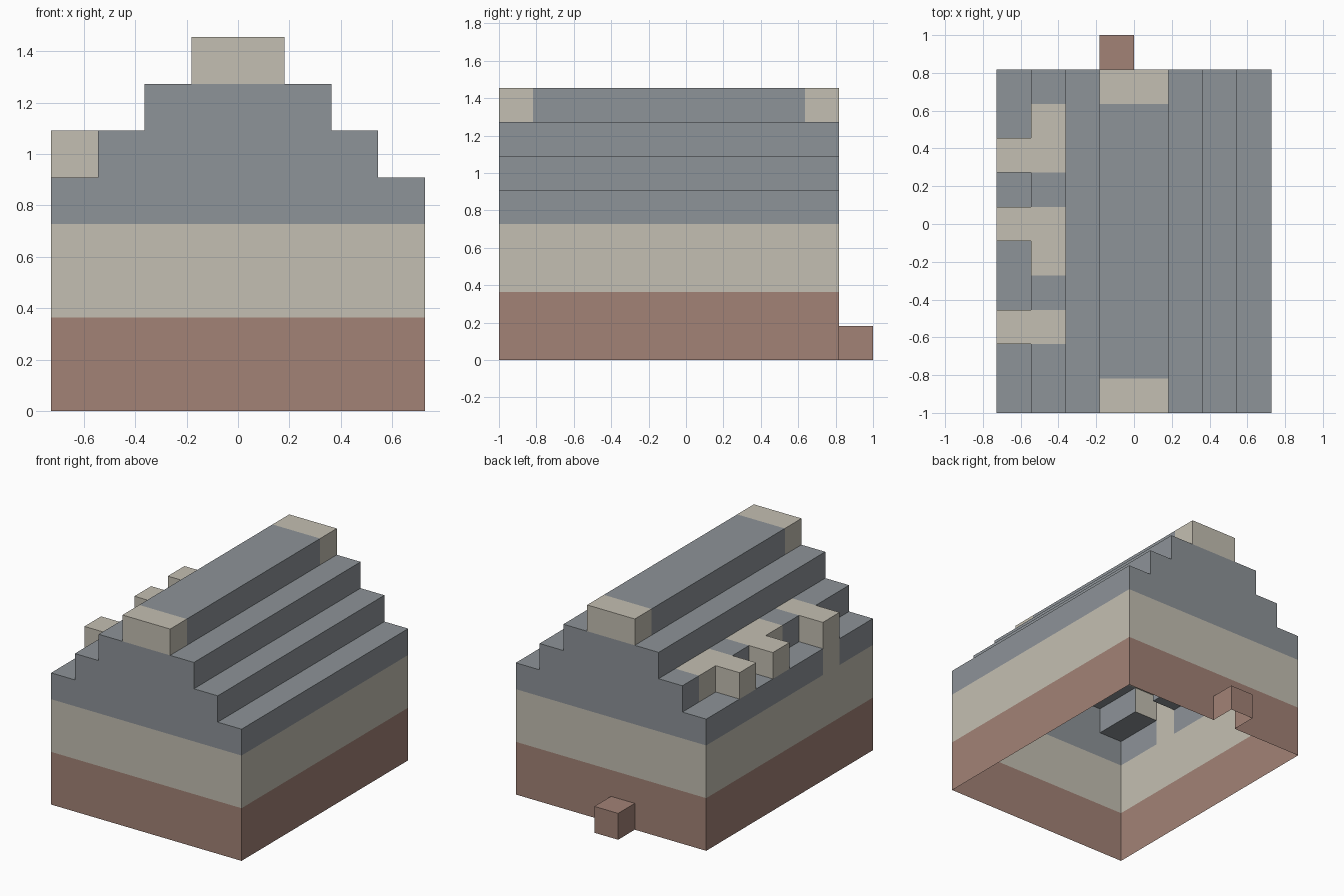
import bpy
import bmesh
import math
from mathutils import Vector

if "Cube" in bpy.data.objects:
    bpy.data.objects.remove(bpy.data.objects["Cube"])

U = 2 / 11                      # edge of one building block
ORIGIN = Vector((-4 * U, -1, 0))  # corner of cell (0, 0, 0)


def srgb(*rgb):
    lin = [(c / 255 / 12.92) if c < 11 else ((c / 255 + 0.055) / 1.055) ** 2.4 for c in rgb]
    return (*lin, 1)


def material(name, *rgb):
    mat = bpy.data.materials.new(name)
    mat.diffuse_color = srgb(*rgb)
    mat.use_nodes = True
    mat.node_tree.nodes["Principled BSDF"].inputs["Base Color"].default_value = mat.diffuse_color
    return mat


brick = material("brick_red", 162, 130, 118)
cream = material("cream_plaster", 196, 191, 178)
slate = material("slate_grey", 141, 147, 152)


def box(x0, x1, y0, y1, z0, z1):
    """Set of cells filling a block of the grid."""
    return {(x, y, z) for x in range(x0, x1) for y in range(y0, y1) for z in range(z0, z1)}


# Dormers on the left slope: outer column and the row behind it
dormers = {(0, j, 5) for j in (2, 5, 7)} | {(1, j, 5) for j in (2, 4, 5, 7, 8)}
dormers |= {(0, 2, 4)}          # the tall dormer reaches down to the wall

# Cream ends of the ridge
ridge_caps = box(3, 5, 0, 1, 7, 8) | box(3, 5, 9, 10, 7, 8)

# Stepped roof, one block narrower on each side per layer
roof = set()
for step in range(4):
    roof |= box(step, 8 - step, 0, 10, 4 + step, 5 + step)
roof -= dormers | ridge_caps

parts = {
    "brick_base": (box(0, 8, 0, 10, 0, 2), brick),
    "plaster_walls": (box(0, 8, 0, 10, 2, 4), cream),
    "stepped_roof": (roof, slate),
    "dormers": (dormers, cream),
    "ridge_caps": (ridge_caps, cream),
    "back_doorstep": (box(3, 4, 10, 11, 0, 1), brick),
}
filled = set().union(*(cells for cells, _ in parts.values()))


def build_shell(name, cells, mat):
    """Outer skin of a part: open to its neighbours and to the ground."""
    bm = bmesh.new()
    for cell in cells:
        for axis in range(3):
            for side in (-1, 1):
                neighbour = list(cell)
                neighbour[axis] += side
                if tuple(neighbour) in filled or neighbour[2] < 0:
                    continue
                n, a, b = Vector(), Vector(), Vector()
                n[axis] = side * 0.5
                a[(axis + 1) % 3] = 0.5
                b[(axis + 2) % 3] = 0.5 * side
                centre = Vector(cell) + Vector((0.5, 0.5, 0.5)) + n
                corners = (centre - a - b, centre + a - b, centre + a + b, centre - a + b)
                bm.faces.new([bm.verts.new(ORIGIN + c * U) for c in corners])
    bmesh.ops.remove_doubles(bm, verts=bm.verts[:], dist=0.001)
    # Merge the flat runs into large faces
    bmesh.ops.dissolve_limit(bm, angle_limit=math.radians(1),
                             verts=bm.verts[:], edges=bm.edges[:])
    mesh = bpy.data.meshes.new(name)
    bm.to_mesh(mesh)
    bm.free()
    mesh.materials.append(mat)
    bpy.context.collection.objects.link(bpy.data.objects.new(name, mesh))


for part_name, (part_cells, part_mat) in parts.items():
    build_shell(part_name, part_cells, part_mat)
